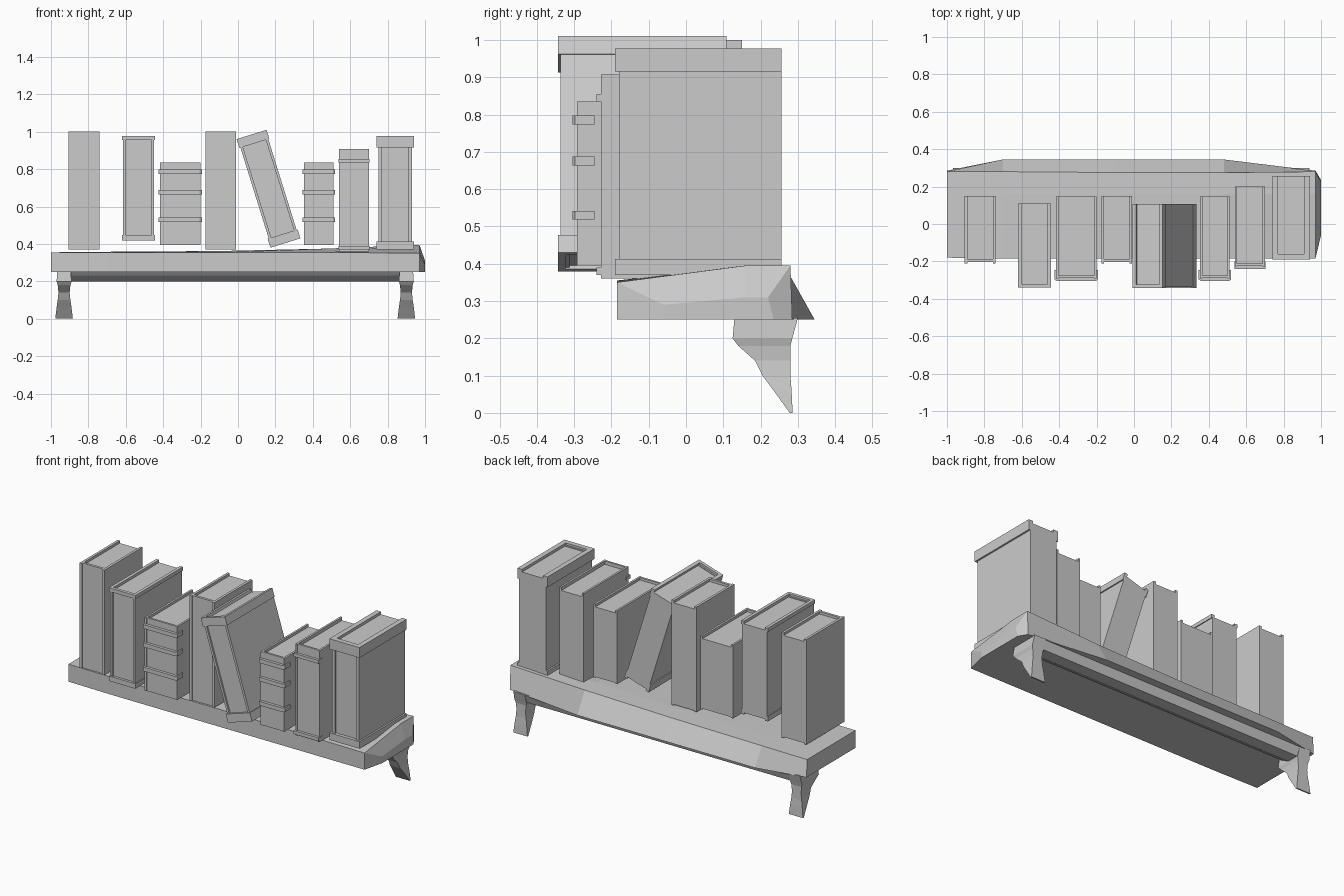
import bpy, bmesh
from math import radians
from mathutils import Matrix

if "Cube" in bpy.data.objects:
    bpy.data.objects.remove(bpy.data.objects["Cube"])


def loft(name, rings):
    """Skin a row of equal-sized point rings and cap both ends."""
    bm = bmesh.new()
    rows = [[bm.verts.new(p) for p in r] for r in rings]
    n = len(rows[0])
    for a, b in zip(rows, rows[1:]):
        for i in range(n):
            j = (i + 1) % n
            bm.faces.new((a[i], a[j], b[j], b[i]))
    bm.faces.new(rows[0])
    bm.faces.new(rows[-1][::-1])
    bmesh.ops.recalc_face_normals(bm, faces=bm.faces)
    me = bpy.data.meshes.new(name)
    bm.to_mesh(me)
    bm.free()
    ob = bpy.data.objects.new(name, me)
    bpy.context.collection.objects.link(ob)
    return ob


def prism(name, outline, z0, z1):
    return loft(name, [[(x, y, z) for x, y in outline] for z in (z0, z1)])


def box(name, x0, x1, y0, y1, z0, z1):
    return prism(name, [(x0, y0), (x1, y0), (x1, y1), (x0, y1)], z0, z1)


def cover(name, x0, x1, y0, y1, z0, z1, t, lip):
    """U-shaped wrap, open at the back, with the spine set back between raised edges."""
    return prism(name, [(x0, y1), (x0, y0), (x0 + t, y0), (x0 + t, y0 + lip),
                        (x1 - t, y0 + lip), (x1 - t, y0), (x1, y0), (x1, y1),
                        (x1 - t, y1), (x1 - t, y0 + lip + t),
                        (x0 + t, y0 + lip + t), (x0 + t, y1)], z0, z1)


def book(name, x0, x1, y0, y1, z0, z1, t=0.015, lip=0.008, recess=0.015):
    return [cover(name + "_cover", x0, x1, y0, y1, z0, z1, t, lip),
            box(name + "_pages", x0 + t, x1 - t, y0 + lip + t, y1, z0 + 0.005, z1 - recess)]


def capped_book(name, x0, x1, y0, y1, z0, z1, cap, inset, t):
    """Book with a thicker wrap at the top and bottom."""
    parts = book(name, x0 + inset, x1 - inset, y0 + inset, y1,
                 z0 + 0.005, z1 - 0.012, t, 0.01, 0.004)
    for end, a, b in (("bottom", z0, z0 + cap[0]), ("top", z1 - cap[1], z1)):
        parts.append(cover(f"{name}_{end}_cap", x0, x1, y0, y1, a, b, t + inset, 0))
    return parts


def ribbed_book(name, x0, x1):
    book(name, x0 + 0.004, x1 - 0.004, -0.292, 0.148, 0.395, 0.835, 0.012, 0.004)
    # raised bands across the spine
    for i, z in enumerate((0.53, 0.675, 0.785)):
        c = 0.008
        prism(f"{name}_band_{i}", [(x0 - 0.004, -0.245), (x0 - 0.004, -0.305 + c),
                                   (x0 + c, -0.305), (x1 - c, -0.305),
                                   (x1 + 0.004, -0.305 + c), (x1 + 0.004, -0.245)],
              z - 0.012, z + 0.012)


# Shelf board: x, front y, top z at front, middle, back, top back y, bottom back y
stations = [(-1.0, -0.18, 0.355, 0.355, 0.355, 0.28, 0.285),
            (-0.7, -0.185, 0.355, 0.358, 0.358, 0.28, 0.345),
            (-0.1, -0.185, 0.355, 0.362, 0.362, 0.275, 0.345),
            (0.48, -0.185, 0.355, 0.375, 0.375, 0.275, 0.345),
            (0.97, -0.185, 0.35, 0.395, 0.395, 0.28, 0.285),
            (1.0, -0.06, 0.29, 0.31, 0.31, 0.22, 0.235)]
loft("shelf_board", [[(x, f, 0.25), (x, f, a), (x, 0.16, m), (x, tb, b), (x, bb, 0.25)]
                     for x, f, a, m, b, tb, bb in stations])

# Thin beam under the board
loft("under_beam", [[(x, 0.13, 0.255), (x, 0.15, 0.232), (x, 0.21, 0.2),
                     (x, 0.28, 0.2), (x, 0.3, 0.255)] for x in (-0.95, 0.93)])

# Brackets: z, half width, front y, back y
levels = [(0.255, 0.036, 0.13, 0.3), (0.2, 0.04, 0.125, 0.285), (0.18, 0.034, 0.14, 0.28),
          (0.14, 0.03, 0.185, 0.28), (0.1, 0.034, 0.205, 0.28),
          (0.06, 0.04, 0.235, 0.283), (0.0, 0.047, 0.278, 0.286)]
for side, cx in (("left", -0.93), ("right", 0.9)):
    loft(side + "_bracket", [[(cx - w, f, z), (cx + w, f, z), (cx + w, b, z), (cx - w, b, z)]
                             for z, w, f, b in levels])

# Plain books
book("first_book", -0.905, -0.74, -0.21, 0.15, 0.37, 1.0)
book("fourth_book", -0.175, -0.01, -0.21, 0.15, 0.37, 1.0)

# Ribbed books
ribbed_book("third_book", -0.42, -0.197)
ribbed_book("sixth_book", 0.35, 0.515)

# Banded book
book("seventh_book", 0.54, 0.70, -0.228, 0.2, 0.36, 0.908, 0.012, 0.004, 0.02)
for i, z in enumerate((0.38, 0.845)):
    box(f"seventh_book_band_{i}", 0.536, 0.704, -0.24, -0.2, z - 0.01, z + 0.01)

# Capped books, the fifth one leaning
capped_book("second_book", -0.62, -0.443, -0.34, 0.11, 0.417, 0.977, (0.03, 0.022), 0.005, 0.014)
capped_book("eighth_book", 0.74, 0.94, -0.19, 0.256, 0.37, 0.977, (0.042, 0.062), 0.01, 0.02)
tilt = Matrix.Translation((0.163, 0, 0.695)) @ Matrix.Rotation(radians(-17.3), 4, 'Y')
for ob in capped_book("fifth_book", -0.084, 0.084, -0.343, 0.108, -0.304, 0.304,
                      (0.05, 0.05), 0.006, 0.014):
    ob.data.transform(tilt)
